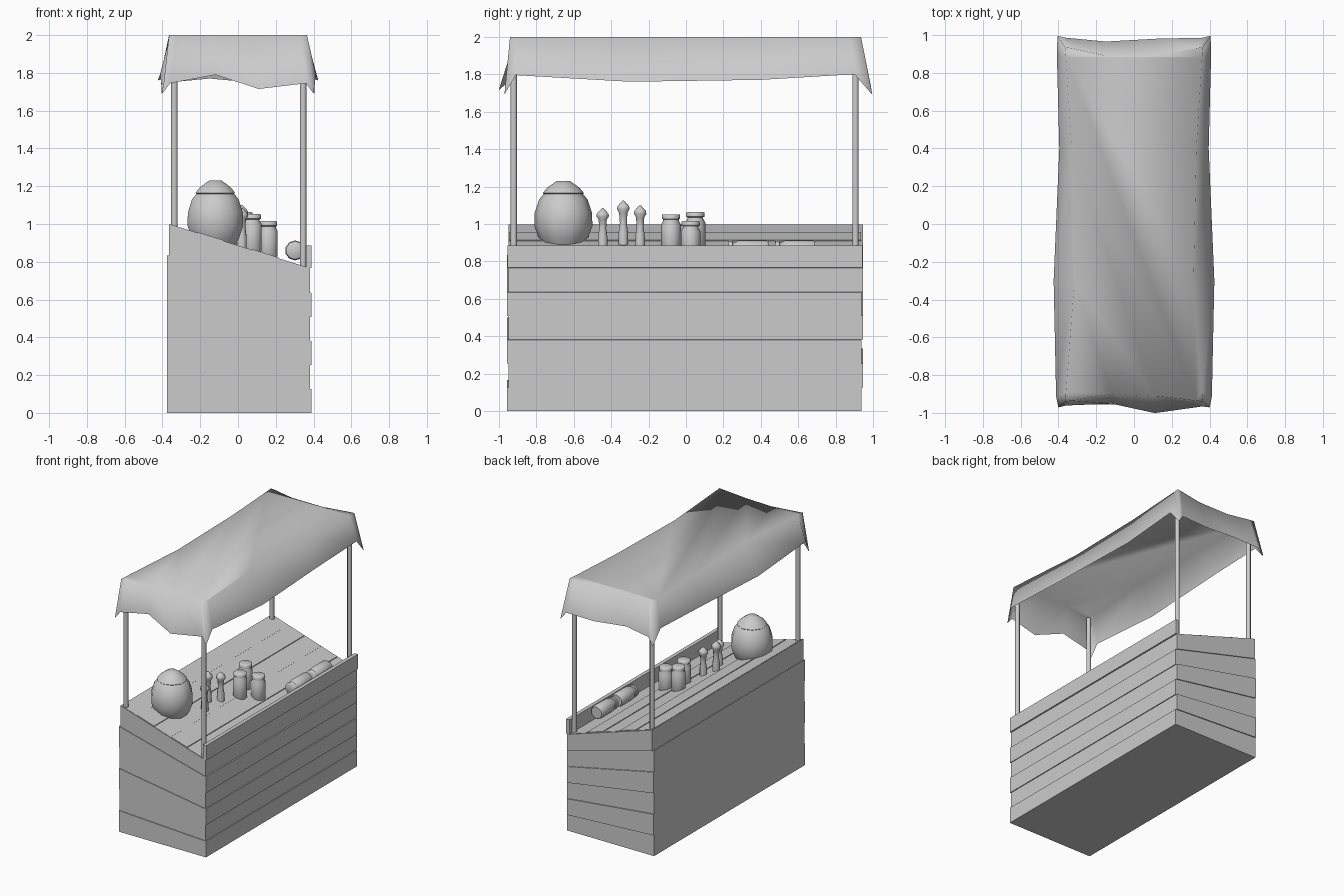
import bpy, math
from mathutils import Matrix

if "Cube" in bpy.data.objects:
    bpy.data.objects.remove(bpy.data.objects["Cube"])


def mesh_object(name, verts, faces, smooth=None):
    me = bpy.data.meshes.new(name)
    me.from_pydata(verts, [], faces)
    me.update()
    ob = bpy.data.objects.new(name, me)
    bpy.context.collection.objects.link(ob)
    if smooth:
        bpy.ops.object.select_all(action='DESELECT')
        ob.select_set(True)
        bpy.context.view_layer.objects.active = ob
        bpy.ops.object.shade_smooth_by_angle(angle=math.radians(smooth))
    return ob


BOX = [(3, 2, 1, 0), (4, 5, 6, 7), (0, 1, 5, 4), (1, 2, 6, 5), (2, 3, 7, 6), (3, 0, 4, 7)]


def slab(name, x0, x1, y0, y1, low, high):
    """Box whose bottom and top heights are functions of x."""
    xy = [(x0, y0), (x1, y0), (x1, y1), (x0, y1)]
    return mesh_object(name, [(x, y, low(x)) for x, y in xy] + [(x, y, high(x)) for x, y in xy], BOX)


def lathe(name, profile, loc, sides=10, lying=False):
    verts, faces = [], []
    for r, z in profile:
        for i in range(sides):
            a = math.tau * (i + 0.5) / sides
            verts.append((r * math.cos(a), r * math.sin(a), z))
    for k in range(len(profile) - 1):
        for i in range(sides):
            j = (i + 1) % sides
            faces.append((k * sides + i, k * sides + j, (k + 1) * sides + j, (k + 1) * sides + i))
    top = (len(profile) - 1) * sides
    faces += [tuple(reversed(range(sides))), tuple(range(top, top + sides))]
    ob = mesh_object(name, verts, faces, 50)
    if lying:
        ob.data.transform(Matrix.Rotation(math.radians(90), 4, 'X'))
    ob.location = loc
    return ob


def level(k):
    """Height of the k-th plank joint, sloping from back to front."""
    return lambda x: k / 6 * (1.0 - (x + 0.37) / 0.75 * 0.235)


def counter_z(x):
    return level(6)(x)


# Stacked, sloping plank courses of the body
for k in range(6):
    odd = k % 2
    left = -0.365 if k == 5 else -0.376
    slab(f"body_plank_{k + 1}", left, 0.38 if odd else 0.388,
         -0.949 if odd else -0.955, 0.945 if odd else 0.937, level(k), level(k + 1))

# Counter boards, alternately raised, and front rail
width = 0.72 / 5
for i in range(5):
    x0 = -0.36 + i * width
    lift = 0.006 if i % 2 else 0.002
    slab(f"counter_board_{i + 1}", x0 + 0.002, x0 + width - 0.002, -0.945, 0.935,
         lambda x: counter_z(x) - 0.02, lambda x: counter_z(x) + lift)
slab("front_rail", 0.36, 0.39, -0.953, 0.943, lambda x: 0.767, lambda x: 0.885)

# Posts
for x, z in ((-0.337, 0.95), (0.345, 0.762)):
    for y in (-0.92, 0.905):
        lathe("post", [(0.018, 0), (0.018, 1.985 - z)], (x, y, z), 8)

# Cloth awning: (top x, top y, hem x, hem y, hem z) round the edge
front = [(-.365, -.94, -.40, -.97, 1.69), (-.33, -.935, -.36, -.96, 1.745),
         (-.12, -.90, -.12, -.95, 1.79), (.11, -.91, .11, -1.0, 1.715),
         (.33, -.935, .36, -.965, 1.745), (.365, -.94, .40, -.97, 1.69)]
right = [(.36, -.89, .412, -.91, 1.795), (.315, -.3, .425, -.3, 1.76),
         (.33, .4, .395, .4, 1.77), (.36, .88, .408, .90, 1.80)]
back = [(.365, .935, .405, .995, 1.69), (.33, .93, .36, .985, 1.75),
        (.12, .89, .12, .98, 1.745), (-.15, .89, -.15, .965, 1.77),
        (-.33, .93, -.36, .985, 1.75), (-.365, .935, -.405, .995, 1.69)]
left_side = [(-a, b, -c, d, e) for a, b, c, d, e in reversed(right)]
edge = front + right + back + left_side
n = len(edge)
verts = [(p[0], p[1], 2.0) for p in edge] + [tuple(p[2:]) for p in edge]
faces = [tuple(range(n))] + [(i, n + i, n + (i + 1) % n, (i + 1) % n) for i in range(n)]
mesh_object("awning", verts, faces, 85)

# Large covered pot
lathe("large_pot", [(.085, 0), (.13, .06), (.155, .13), (.153, .20), (.13, .27), (.105, .30),
                    (.11, .305), (.085, .335), (.035, .37)], (-.12, -.655, .86))

# Slim flasks with pointed stoppers
for x, y, top in ((.02, -.445, 1.085), (-.03, -.335, 1.125), (.02, -.245, 1.10)):
    h = top - counter_z(x) + 0.01
    lathe("slim_flask", [(.028, 0), (.027, h * .3), (.02, h * .5), (.024, h * .72),
                         (.036, h - .045), (.034, h - .03), (.004, h)],
          (x, y, counter_z(x) - 0.01), 8)


def jar(name, loc, h, lying=False):
    lathe(name, [(.046, 0), (.053, .012), (.053, h - .055), (.042, h - .035), (.042, h - .027),
                 (.049, h - .024), (.049, h - .004), (.044, h)], loc, 10, lying)


# Standing and lying jars
for x, y, top in ((.075, -.08, 1.052), (.16, .025, 1.015), (.03, .05, 1.063)):
    z = counter_z(x) - 0.012
    jar("standing_jar", (x, y, z), top - z)
for y in (.44, .69):
    jar("lying_jar", (.302, y, .86), .215, True)
